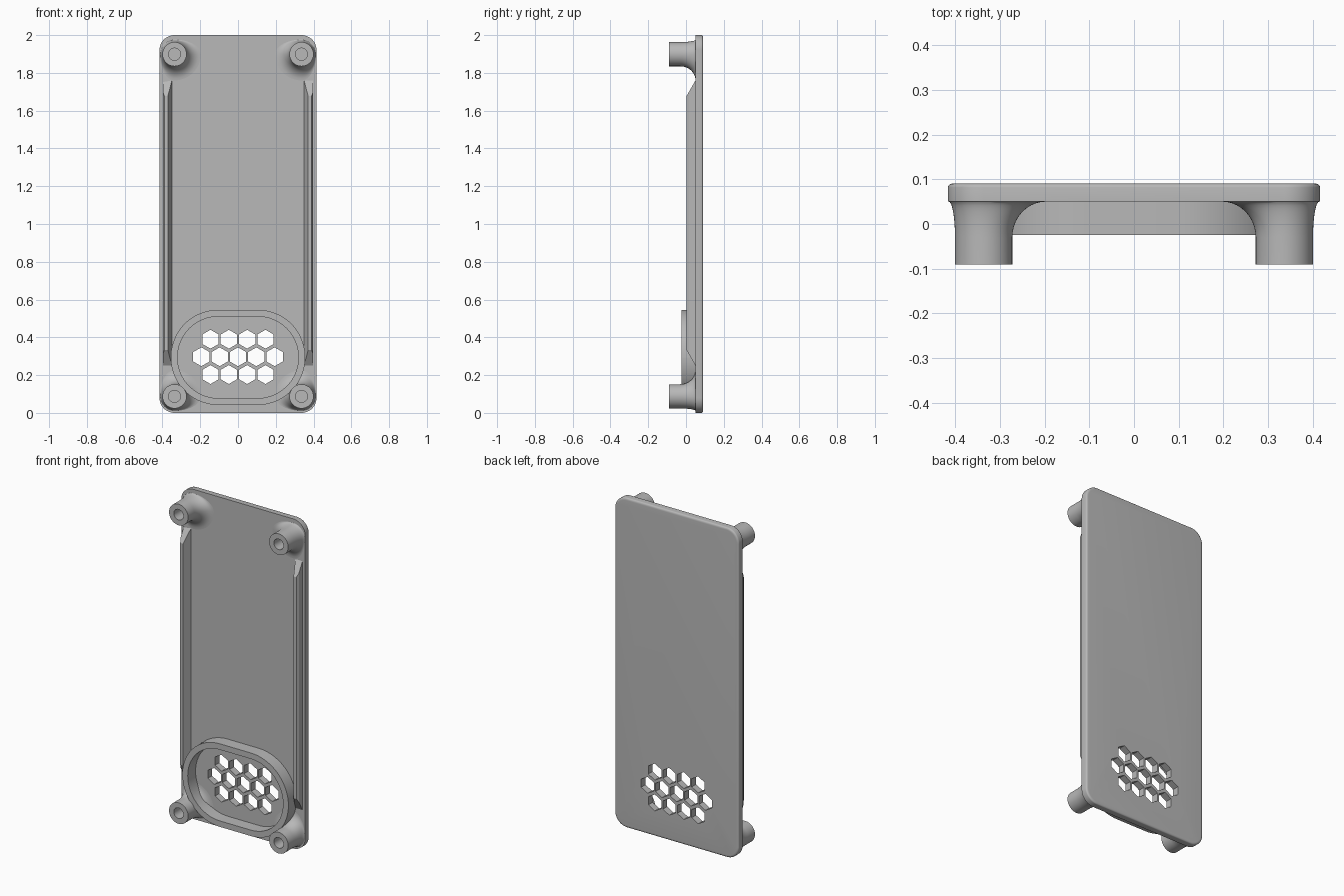
import bpy, bmesh
from math import sin, cos, pi

if "Cube" in bpy.data.objects:
    bpy.data.objects.remove(bpy.data.objects["Cube"], do_unlink=True)

grey = bpy.data.materials.new("plain grey")
grey.use_nodes = True
grey.diffuse_color = (0.48, 0.48, 0.48, 1)
grey.node_tree.nodes["Principled BSDF"].inputs["Base Color"].default_value = (0.48, 0.48, 0.48, 1)

FRONT, BACK, ROOT = 0.05, 0.091, 0.055   # plate faces, and where raised parts are rooted


def loft(name, rings, cap=True, loop=False):
    """Skin a row of equal rings of points into one object."""
    bm = bmesh.new()
    rows = [[bm.verts.new(p) for p in ring] for ring in rings]
    n = len(rows[0])
    pairs = list(zip(rows, rows[1:])) + ([(rows[-1], rows[0])] if loop else [])
    for a, b in pairs:
        for i in range(n):
            j = (i + 1) % n
            bm.faces.new((a[i], a[j], b[j], b[i]))
    if cap and not loop:
        bm.faces.new(rows[0])
        bm.faces.new(rows[-1])
    bmesh.ops.recalc_face_normals(bm, faces=bm.faces)
    mesh = bpy.data.meshes.new(name)
    bm.to_mesh(mesh)
    bm.free()
    obj = bpy.data.objects.new(name, mesh)
    bpy.context.collection.objects.link(obj)
    mesh.materials.append(grey)
    return obj


def activate(obj):
    bpy.ops.object.select_all(action='DESELECT')
    obj.select_set(True)
    bpy.context.view_layer.objects.active = obj


def smooth(obj):
    activate(obj)
    bpy.ops.object.shade_smooth_by_angle(angle=0.5)


def rounded(hx, hz, r, cz, y, steps=12):
    """Rounded rectangle of half sizes hx, hz at depth y."""
    pts = []
    for q, (sx, sz) in enumerate([(1, 1), (-1, 1), (-1, -1), (1, -1)]):
        for k in range(steps + 1):
            a = (q + k / steps) * pi / 2
            pts.append((sx * (hx - r) + r * cos(a), y, cz + sz * (hz - r) + r * sin(a)))
    return pts


# Back plate with a softened rear edge
soft = 0.014
rings = [rounded(0.416, 1.0, 0.08, 1, FRONT)]
for k in range(6):
    a = k / 5 * pi / 2
    inset = soft * (1 - cos(a))
    rings.append(rounded(0.416 - inset, 1 - inset, 0.08 - inset, 1, BACK - 0.009 + 0.009 * sin(a)))
plate = loft("back_plate", rings)

# Honeycomb of openings cut through the plate
for row, (count, z) in enumerate([(4, 0.39), (5, 0.297), (4, 0.203)]):
    for c in range(count):
        x = (c - (count - 1) / 2) * 0.097
        hexagon = [[(x + 0.05 * sin(k * pi / 3), y, z + 0.05 * cos(k * pi / 3)) for k in range(6)]
                   for y in (0, 0.15)]
        cutter = loft("hex_cutter", hexagon)
        cutter.hide_render = True
        activate(plate)
        mod = plate.modifiers.new("opening", 'BOOLEAN')
        mod.operation, mod.solver, mod.object = 'DIFFERENCE', 'EXACT', cutter
        bpy.ops.object.modifier_apply(modifier=mod.name)
        bpy.data.objects.remove(cutter, do_unlink=True)
smooth(plate)

# Raised oval wall around the openings
wall = [(0.356, 0.252, ROOT), (0.356, 0.252, -0.025), (0.32, 0.216, -0.025), (0.32, 0.216, ROOT)]
smooth(loft("grille_wall", [rounded(hx, hz, hz - 0.0005, 0.294, y, 20) for hx, hz, y in wall], loop=True))


def boss(name, side, cz, up):
    """Hollow corner post with a flare that is wide toward the plate middle."""
    def ring(r, y, flare=0.0):
        pts = []
        for k in range(48):
            c, s = cos(k * pi / 24), sin(k * pi / 24)
            ax = 0.014 if c * side > 0 else 0.075
            az = 0.013 if s * up > 0 else 0.075
            pts.append((side * 0.336 + c * (r + flare * ax), y, cz + s * (r + flare * az)))
        return pts
    rows = [ring(0.064, ROOT, 1)]
    for k in range(11):
        a = (1 - k / 10) * pi / 2
        rows.append(ring(0.064, -0.03 + 0.08 * sin(a), 1 - cos(a)))
    rows += [ring(0.064, -0.09), ring(0.032, -0.09), ring(0.032, 0.02)]
    smooth(loft(name, rows))


def rail(name, side):
    """Side rail with a sloped inner face and ramped ends."""
    section = [(0.35, ROOT), (0.35, FRONT), (0.371, 0.003), (0.39, 0.003), (0.398, 0.016),
               (0.398, FRONT), (0.398, ROOT)]
    ends = []
    for z, way in [(0.25, 1), (1.76, -1)]:
        ends.append([(side * x, y, z + way * max(0, FRONT - y) * 1.75) for x, y in section])
    loft(name, ends)


for side, label in [(1, "left"), (-1, "right")]:
    boss("upper_post_" + label, side, 1.899, 1)
    boss("lower_post_" + label, side, 0.0875, -1)
    rail("side_rail_" + label, side)
